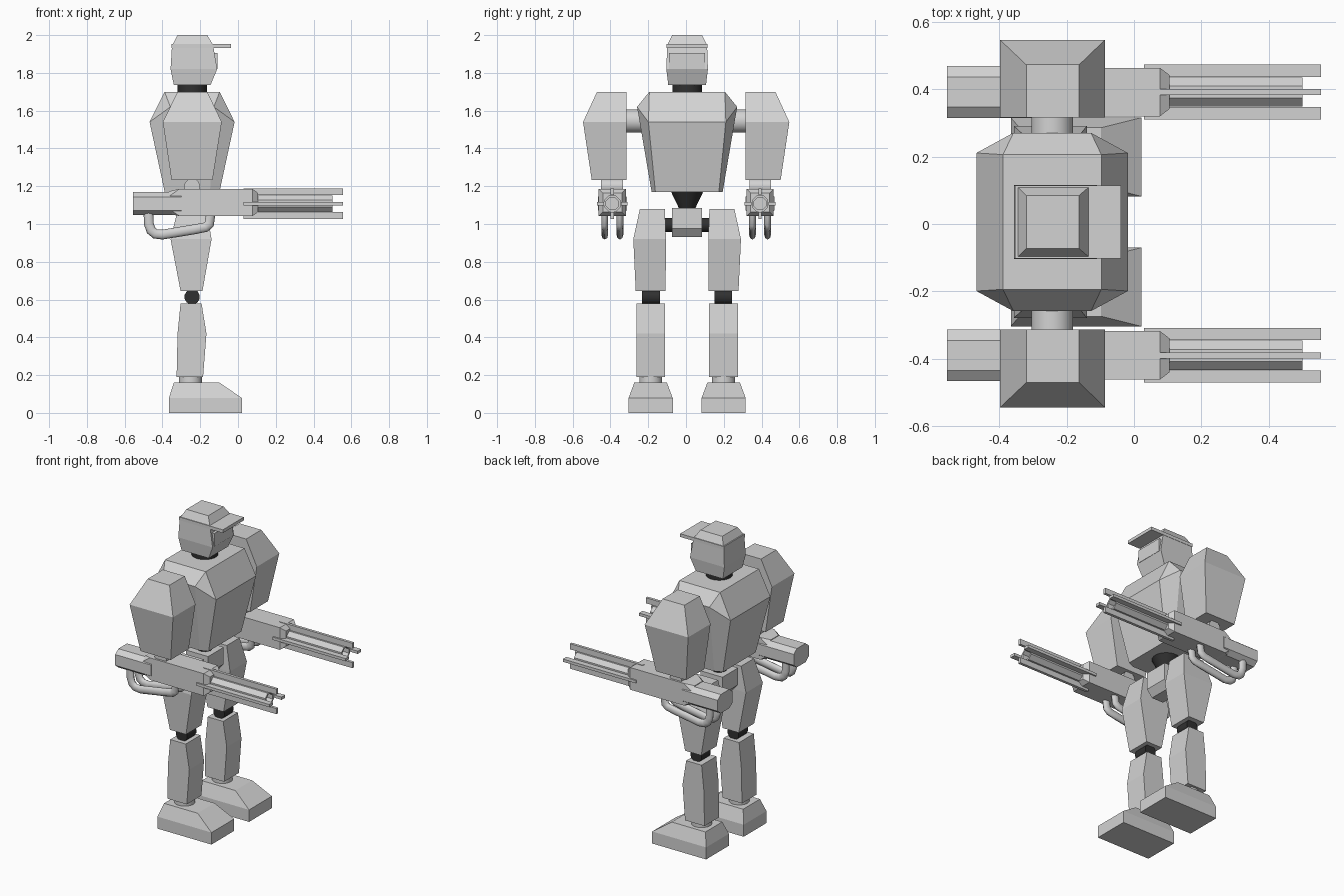
import bpy, bmesh, math
from mathutils import Matrix, Vector

old = bpy.data.objects.get("Cube")
if old:
    bpy.data.objects.remove(old, do_unlink=True)


def material(name, rgb):
    m = bpy.data.materials.new(name)
    m.use_nodes = True
    m.diffuse_color = (*rgb, 1)
    m.node_tree.nodes["Principled BSDF"].inputs["Base Color"].default_value = (*rgb, 1)
    return m


GREY = material("light grey", (0.65, 0.65, 0.65))
DARK = material("dark rubber", (0.03, 0.03, 0.03))
MID = -0.243     # centre of the body along x
BODY_Y = 0.006   # centre of the body along y
ARM_Y = 0.001    # centre between the arms


def finish(name, bm, mat):
    bmesh.ops.recalc_face_normals(bm, faces=bm.faces)
    mesh = bpy.data.meshes.new(name)
    bm.to_mesh(mesh)
    bm.free()
    mesh.materials.append(mat)
    obj = bpy.data.objects.new(name, mesh)
    bpy.context.collection.objects.link(obj)
    return obj


def hull(name, points, mat=GREY):
    """Flat-faced convex solid around a few points."""
    bm = bmesh.new()
    for p in points:
        bm.verts.new(p)
    res = bmesh.ops.convex_hull(bm, input=bm.verts)
    spare = {v for v in res["geom_interior"] + res["geom_unused"]
             if isinstance(v, bmesh.types.BMVert)}
    bmesh.ops.delete(bm, geom=list(spare), context="VERTS")
    bmesh.ops.dissolve_limit(bm, angle_limit=math.radians(1), verts=bm.verts, edges=bm.edges)
    return finish(name, bm, mat)


def stack(name, levels, side=1, centre=BODY_Y, mat=GREY):
    """Solid through rectangles given as (z, x0, x1, y0, y1)."""
    return hull(name, [(x, centre + side * y, z) for z, x0, x1, y0, y1 in levels
                       for x in (x0, x1) for y in (y0, y1)], mat)


def cylinder(name, start, end, r1, r2=None, mat=GREY, sides=24, smooth=True, bore=0):
    a, b = Vector(start), Vector(end)
    axis = b - a
    bm = bmesh.new()
    bmesh.ops.create_cone(bm, cap_ends=True, segments=sides, radius1=r1,
                          radius2=r1 if r2 is None else r2, depth=axis.length)
    if bore:
        # hollow out the far end
        cap = max(bm.faces, key=lambda f: f.calc_center_median().z)
        bmesh.ops.inset_region(bm, faces=[cap], thickness=bore)
        ext = bmesh.ops.extrude_face_region(bm, geom=[cap])
        verts = [v for v in ext["geom"] if isinstance(v, bmesh.types.BMVert)]
        bmesh.ops.translate(bm, verts=verts, vec=(0, 0, -0.06))
        if cap.is_valid:
            bmesh.ops.delete(bm, geom=[cap], context="FACES_ONLY")
    for f in bm.faces:
        f.smooth = smooth and len(f.verts) == 4
    spin = Matrix.Rotation(math.pi / sides, 4, "Z")
    turn = axis.to_track_quat("Z", "Y").to_matrix().to_4x4()
    bm.transform(Matrix.Translation((a + b) / 2) @ turn @ spin)
    return finish(name, bm, mat)


# Head, face plate and cap
stack("head", [(1.737, -0.34, -0.145, -0.1, 0.1), (1.82, -0.357, -0.11, -0.11, 0.11),
               (1.935, -0.35, -0.13, -0.106, 0.106)])
stack("face_plate", [(1.82, -0.16, -0.108, -0.095, 0.095), (1.905, -0.16, -0.108, -0.095, 0.095)])
stack("cap_brim", [(1.932, -0.353, -0.038, -0.108, 0.108), (1.953, -0.353, -0.038, -0.108, 0.108)])
stack("cap_crown", [(1.953, -0.345, -0.135, -0.103, 0.103), (2.0, -0.32, -0.163, -0.079, 0.079)])
cylinder("neck", (MID, BODY_Y, 1.69), (MID, BODY_Y, 1.745), 0.079, mat=DARK)

# Chest: rectangular top, eight-sided shoulders and base
chest = []
for i in (-1, 1):
    for j in (-1, 1):
        for dx, dy, z in ((0.146, 0.2, 1.7), (0.225, 0.205, 1.54), (0.115, 0.265, 1.62),
                          (0.145, 0.168, 1.17), (0.095, 0.188, 1.17)):
            chest.append((MID + i * dx, BODY_Y + j * dy, z))
hull("chest", chest)

# Waist and pelvis
cylinder("waist", (MID, BODY_Y, 1.08), (MID, BODY_Y, 1.175), 0.042, 0.088, DARK)
stack("pelvis", [(1.085, -0.323, -0.163, -0.08, 0.08), (0.975, -0.323, -0.163, -0.08, 0.08),
                 (0.93, -0.285, -0.2, -0.08, 0.08)])
cylinder("hip_axle", (MID, BODY_Y - 0.13, 0.995), (MID, BODY_Y + 0.13, 0.995), 0.037, mat=DARK)


def octagon(x, hy, hz, flat, y, z):
    return [(x, y + j * a, z + k * b) for j in (-1, 1) for k in (-1, 1)
            for a, b in ((hy, hz * flat), (hy * flat, hz))]


def leg(tag, s):
    stack(tag + "_thigh", [(1.08, -0.318, -0.168, 0.118, 0.25), (0.92, -0.357, -0.14, 0.112, 0.285),
                           (0.645, -0.304, -0.188, 0.114, 0.272)], s)
    cylinder(tag + "_knee", (MID, BODY_Y + s * 0.144, 0.614), (MID, BODY_Y + s * 0.238, 0.614),
             0.041, mat=DARK, sides=12)
    stack(tag + "_shin", [(0.58, -0.304, -0.193, 0.117, 0.268), (0.42, -0.32, -0.167, 0.117, 0.268),
                          (0.19, -0.325, -0.185, 0.117, 0.268)], s)
    ankle = Vector((-0.252, BODY_Y + s * 0.193, 0))
    cylinder(tag + "_ankle", ankle + Vector((0, 0, 0.15)), ankle + Vector((0, 0, 0.195)), 0.061)
    stack(tag + "_foot", [(0, -0.366, 0.022, 0.076, 0.31), (0.078, -0.366, 0.022, 0.076, 0.31),
                          (0.16, -0.34, -0.098, 0.107, 0.28)], s)


def arm(tag, s):
    cylinder(tag + "_shoulder", (MID, ARM_Y + s * 0.2, 1.545), (MID, ARM_Y + s * 0.33, 1.545), 0.062)
    stack(tag + "_arm", [(1.7, -0.32, -0.163, 0.315, 0.472), (1.54, -0.398, -0.086, 0.315, 0.546),
                         (1.233, -0.352, -0.135, 0.315, 0.5)], s, ARM_Y)
    cylinder(tag + "_wrist", (MID, ARM_Y + s * 0.334, 1.198), (MID, ARM_Y + s * 0.45, 1.198), 0.042)


def gun(tag, s):
    y, z = ARM_Y + s * 0.391, 1.108
    hull(tag + "_gun_stock", octagon(-0.556, 0.077, 0.061, 0.58, y, z)
         + octagon(-0.3, 0.077, 0.061, 0.58, y, z))
    # square housing, chamfered at both ends
    hull(tag + "_gun_housing", octagon(-0.365, 0.07, 0.06, 0.55, y, z + 0.005)
         + [(x, y + j * h, z + 0.006 + k * h) for j in (-1, 1) for k in (-1, 1)
            for x, h in ((-0.31, 0.072), (0.077, 0.072), (0.106, 0.05))])
    cylinder(tag + "_gun_barrel", (0.08, y, z), (0.5, y, z), 0.047, sides=8, smooth=False, bore=0.012)
    # four rails around the barrel
    for i, part in enumerate(("inner", "top", "outer", "bottom")):
        turn = Matrix.Rotation(i * math.pi / 2, 3, "X")
        hull(f"{tag}_gun_rail_{part}", [Vector((0, y, z)) + turn @ Vector((x, r, t))
             for x in (0.03, 0.555) for r in (0.045, 0.081) for t in (-0.009, 0.009)])
    # twin bent handles under the gun
    path = [(-0.474, 1.07), (-0.472, 1.0), (-0.46, 0.966), (-0.438, 0.948), (-0.4, 0.944),
            (-0.23, 0.972), (-0.172, 0.983), (-0.152, 1.0), (-0.145, 1.06)]
    for part, dy in (("inner", -0.04), ("outer", 0.04)):
        curve = bpy.data.curves.new(f"{tag}_gun_handle_{part}", "CURVE")
        curve.dimensions = "3D"
        curve.bevel_depth = 0.026
        curve.bevel_resolution = 2
        curve.use_fill_caps = True
        spline = curve.splines.new("POLY")
        spline.points.add(len(path) - 1)
        for point, (px, pz) in zip(spline.points, path):
            point.co = (px, 0, pz, 1)
        curve.materials.append(GREY)
        obj = bpy.data.objects.new(curve.name, curve)
        obj.location.y = y + s * dy
        obj.scale.y = 0.7
        bpy.context.collection.objects.link(obj)


for tag, s in (("front", -1), ("back", 1)):
    leg(tag, s)
    arm(tag, s)
    gun(tag, s)
